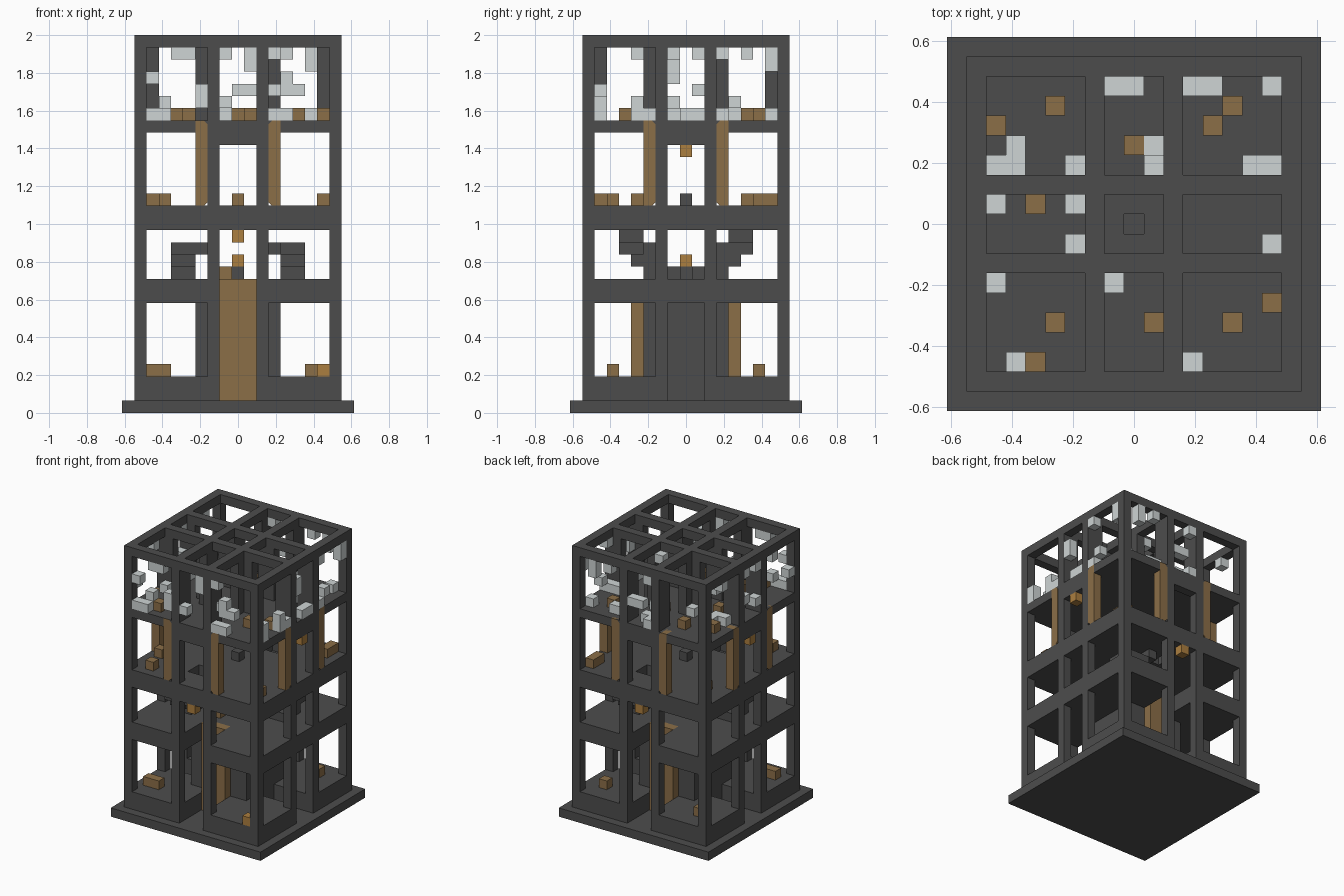
import bpy
import bmesh
from mathutils import Matrix, Vector

cube = bpy.data.objects.get("Cube")
if cube:
    bpy.data.objects.remove(cube, do_unlink=True)

UNIT = 2 / 31          # one building block
HALF = 8.5             # half width of the tower, in blocks
INNER = 7.5            # inside face of the outer frame
GROUND, FIRST, SECOND, TOP = 3, 11, 17, 24   # floor levels


def material(name, r, g, b):
    mat = bpy.data.materials.new(name)
    mat.use_nodes = True
    mat.diffuse_color = (r, g, b, 1)
    mat.node_tree.nodes["Principled BSDF"].inputs["Base Color"].default_value = (r, g, b, 1)
    return mat


stone = material("dark stone", .073, .073, .073)
wood = material("brown wood", .26, .158, .064)
web = material("pale web", .62, .66, .66)
glow = material("amber lamp", .41, .21, .05)


def add_box(bm, low, high):
    """Add an axis-aligned box, given in blocks."""
    low, high = Vector(low), Vector(high)
    size = high - low
    place = Matrix.Translation((low + high) / 2) @ Matrix.Diagonal((*size, 1))
    return bmesh.ops.create_cube(bm, size=1, matrix=place)["verts"]


def finish(name, bm, mat):
    bmesh.ops.scale(bm, vec=(UNIT, UNIT, UNIT), verts=bm.verts)
    mesh = bpy.data.meshes.new(name)
    bm.to_mesh(mesh)
    bm.free()
    mesh.materials.append(mat)
    obj = bpy.data.objects.new(name, mesh)
    bpy.context.collection.objects.link(obj)
    return obj


def boxes(name, mat, spans):
    bm = bmesh.new()
    for low, high in spans:
        add_box(bm, low, high)
    return finish(name, bm, mat)


def blocks(name, mat, cells):
    """Single blocks: x and y give the centre, z gives the underside."""
    return boxes(name, mat, [((x - .5, y - .5, z), (x + .5, y + .5, z + 1)) for x, y, z in cells])


def around(bm):
    """Repeat the contents of a mesh on all four sides."""
    source = bm.verts[:] + bm.edges[:] + bm.faces[:]
    for turn in range(1, 4):
        copy = bmesh.ops.duplicate(bm, geom=source)["geom"]
        verts = [v for v in copy if isinstance(v, bmesh.types.BMVert)]
        spin = Matrix.Rotation(turn * 1.5707963, 3, "Z")
        bmesh.ops.rotate(bm, matrix=spin, verts=verts)


def four_sides(name, mat, spans):
    bm = bmesh.new()
    for low, high in spans:
        add_box(bm, low, high)
    around(bm)
    return finish(name, bm, mat)


def half_turn(name, mat, spans):
    """Boxes repeated once, turned half way round the tower."""
    turned = [((-b[0], -b[1], a[2]), (-a[0], -a[1], b[2])) for a, b in spans]
    return boxes(name, mat, spans + turned)


# Base and outer frame
boxes("base_plate", stone, [((-9.5, -9.5, 0), (9.5, 9.5, 1))])
four_sides("corner_posts", stone, [((INNER, INNER, 1), (HALF, HALF, 31))])
four_sides("wall_pillars", stone, [
    ((-2.5, -HALF, 1), (-1.5, -INNER, 31)),
    ((1.5, -HALF, 1), (2.5, -INNER, 31))])

# Raised corner floors, leaving a cross of passages around the core
four_sides("corner_floors", stone, [((1.5, 1.5, 1), (HALF, HALF, GROUND))])
boxes("central_core", stone, [((-3.5, -3.5, 1), (3.5, 3.5, 9))])

# First floor, open above the front and back entrances
boxes("first_floor", stone, [
    ((-HALF, -HALF, 9), (-1.5, HALF, FIRST)),
    ((1.5, -HALF, 9), (HALF, HALF, FIRST)),
    ((-1.5, -3.5, 9), (1.5, 3.5, FIRST))])

# Second floor with two stair wells, top floor with a small centre hole
half_turn("second_floor", stone, [
    ((-HALF, 0, 15), (HALF, 3.5, SECOND)),
    ((-HALF, 5.5, 15), (HALF, HALF, SECOND)),
    ((-HALF, 3.5, 15), (-.5, 5.5, SECOND)),
    ((2.5, 3.5, 15), (HALF, 5.5, SECOND))])
four_sides("top_floor", stone, [((-.5, .5, 23), (HALF, HALF, TOP))])
four_sides("window_lintels", stone, [((-1.5, -HALF, 22), (1.5, -INNER, 23))])

# Open roof grid, with partition posts standing under its beams
four_sides("roof_rim", stone, [((-HALF, -HALF, 30), (HALF, -INNER, 31))])
four_sides("roof_beams", stone, [((1.5, -HALF, 30), (2.5, HALF, 31))])
posts = []
for low, high in ((-INNER, -6.5), (-3.5, -1.5), (1.5, 3.5), (6.5, INNER)):
    posts.append(((low, -2.5, TOP), (high, -1.5, 30)))
four_sides("partition_posts", stone, posts)

# Tall entrance doors
half_turn("entrance_doors", wood, [((-1.5, 3.5, 1), (1.5, 4.5, FIRST))])

# Shutters beside the second floor pillars, with cut inner corners
bm = bmesh.new()
for side in (-1, 1):
    verts = add_box(bm, (side * 3 - .5, -HALF - .005, SECOND), (side * 3 + .5, -INNER, TOP))
    edges = {e for v in verts for e in v.link_edges
             if all(abs(abs(p.co.x) - 2.5) < .01 for p in e.verts)
             and abs(e.verts[0].co.z - e.verts[1].co.z) < .01}
    bmesh.ops.bevel(bm, geom=list(edges), offset=.3, segments=1, affect="EDGES")
around(bm)
finish("window_shutters", bm, wood)

# Two stairs that climb outward, then turn inward at a landing
treads = [((3.5, step + .5, FIRST + step), (5.5, step + 3.5, FIRST + step + 1))
          for step in range(3)]
treads.append(((2.5, 3.5, 13), (3.5, 5.5, 14)))
for step in range(3):
    treads.append(((1.5 - step, 3.5, 14 + step), (2.5 - step, 5.5, 15 + step)))
half_turn("stair_treads", stone, treads)

# Pedestals and lamps
blocks("pedestals", stone, [(0, 0, FIRST), (0, 0, SECOND)])
lamps = [(0, 0, FIRST + 1), (7, -8, GROUND)]
for side in (-8, 8):
    lamps += [(0, side, 14), (side, 0, 21)]
blocks("lamps", glow, lamps)

# Loose wooden crates on each floor
blocks("ground_crates", wood, [(x, y, GROUND) for x, y in
       ((-7, -6), (-6, -6), (-6, 6), (6, 6))])
blocks("first_floor_crate", wood, [(-1, -2, FIRST)])
blocks("second_floor_crates", wood, [(x, y, SECOND) for x, y in
       ((-7, -4), (-6, -7), (-6, 5), (0, -4), (7, 7), (7, 6), (7, -6))])
blocks("top_crates", wood, [(x, y, TOP) for x, y in
       ((-4, 6), (-7, 5), (-5, 1), (0, 4), (5, 6), (4, 5),
        (-4, -5), (1, -5), (5, -5), (7, -4), (-5, -7))])

# Pale webs inside the top floor
blocks("floor_webs", web, [(x, y, TOP) for x, y in
       ((-1, 7), (0, 7), (3, 7), (4, 7), (7, 7), (-6, 4), (-7, 3), (-6, 3),
        (-3, 3), (1, 4), (6, 3), (7, 3), (-7, 1), (7, -1), (-7, -3), (-1, -3))])
blocks("hanging_webs", web, [
    (-3, 1, TOP + 2), (-3, -1, TOP + 1), (-6, -7, TOP + 1),
    (3, -7, TOP + 2), (1, 3, TOP + 5)])


# Pale webs in the top windows: position along the wall, height above floor
def window_webs(name, wall, along_x, cells):
    blocks(name, web, [(a, wall, TOP + h) if along_x else (wall, a, TOP + h) for a, h in cells])


window_webs("front_webs", -8, True, (
    (-7, 0), (-6, 0), (-7, 3), (-5, 5), (-4, 5), (-1, 1), (1, 4), (1, 5),
    (3, 0), (4, 0), (4, 2), (5, 2), (-3, 2), (-3, 1), (4, 3), (3, 5)))
window_webs("back_webs", 8, True, (
    (-1, 5), (0, 2), (1, 2), (4, 5), (6, 4), (6, 5), (-1, 0)))
window_webs("left_webs", 8, False, (
    (-7, 0), (-7, 1), (-4, 1), (-4, 0), (-3, 0), (-1, 3), (-1, 4), (0, 0), (1, 0),
    (3, 5), (3, 0), (4, 1), (7, 4), (7, 5)))
window_webs("right_webs", -8, False, (
    (-7, 2), (-4, 5), (-1, 5), (-1, 1), (1, 2), (1, 5), (5, 5)))
